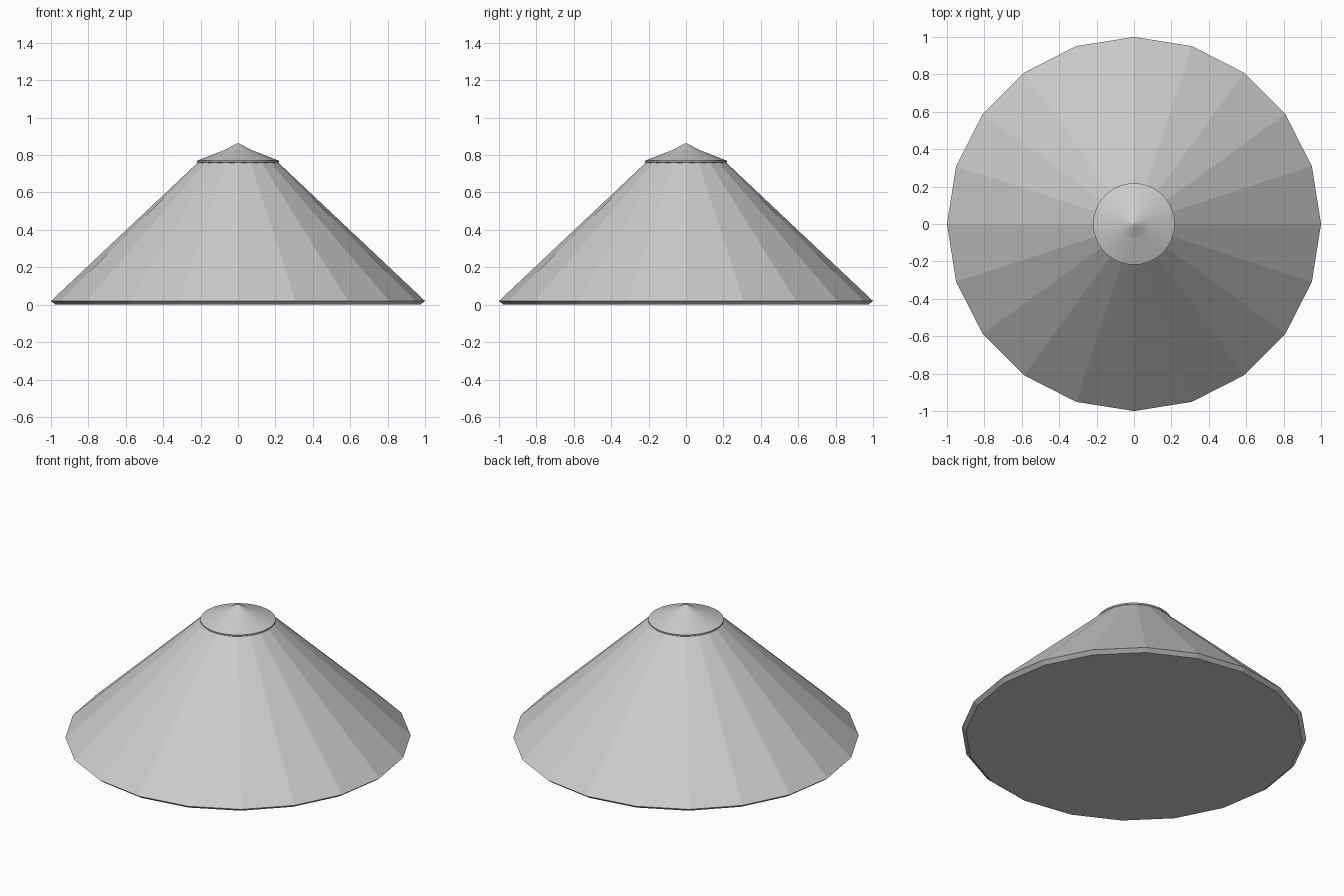
import bpy, bmesh
from math import cos, sin, tau

if "Cube" in bpy.data.objects:
    bpy.data.objects.remove(bpy.data.objects["Cube"])


def lathe(name, profile, sides):
    """Closed solid of revolution from (radius, height) points, bottom to top."""
    bm = bmesh.new()
    rings = []
    for r, z in profile:
        if r == 0:
            rings.append([bm.verts.new((0, 0, z))] * sides)
        else:
            rings.append([bm.verts.new((r * cos(tau * i / sides), r * sin(tau * i / sides), z))
                          for i in range(sides)])
    for a, b in zip(rings, rings[1:]):
        for i in range(sides):
            j = (i + 1) % sides
            corners = [a[i], a[j], b[j], b[i]]
            bm.faces.new(list(dict.fromkeys(corners)))
    # flat ends
    if profile[0][0]:
        bm.faces.new(rings[0][::-1])
    if profile[-1][0]:
        bm.faces.new(rings[-1])
    bmesh.ops.recalc_face_normals(bm, faces=bm.faces[:])
    mesh = bpy.data.meshes.new(name)
    bm.to_mesh(mesh)
    bm.free()
    obj = bpy.data.objects.new(name, mesh)
    bpy.context.collection.objects.link(obj)
    return obj


# faceted cone with a bevelled lower rim
lathe("roof_cone", [(0.975, 0), (1.0, 0.02), (0.215, 0.76)], 20)

# finer cap with a thin rim and a small point
lathe("roof_cap", [(0.21, 0.755), (0.218, 0.762), (0.218, 0.77), (0.07, 0.828), (0, 0.865)], 40)
